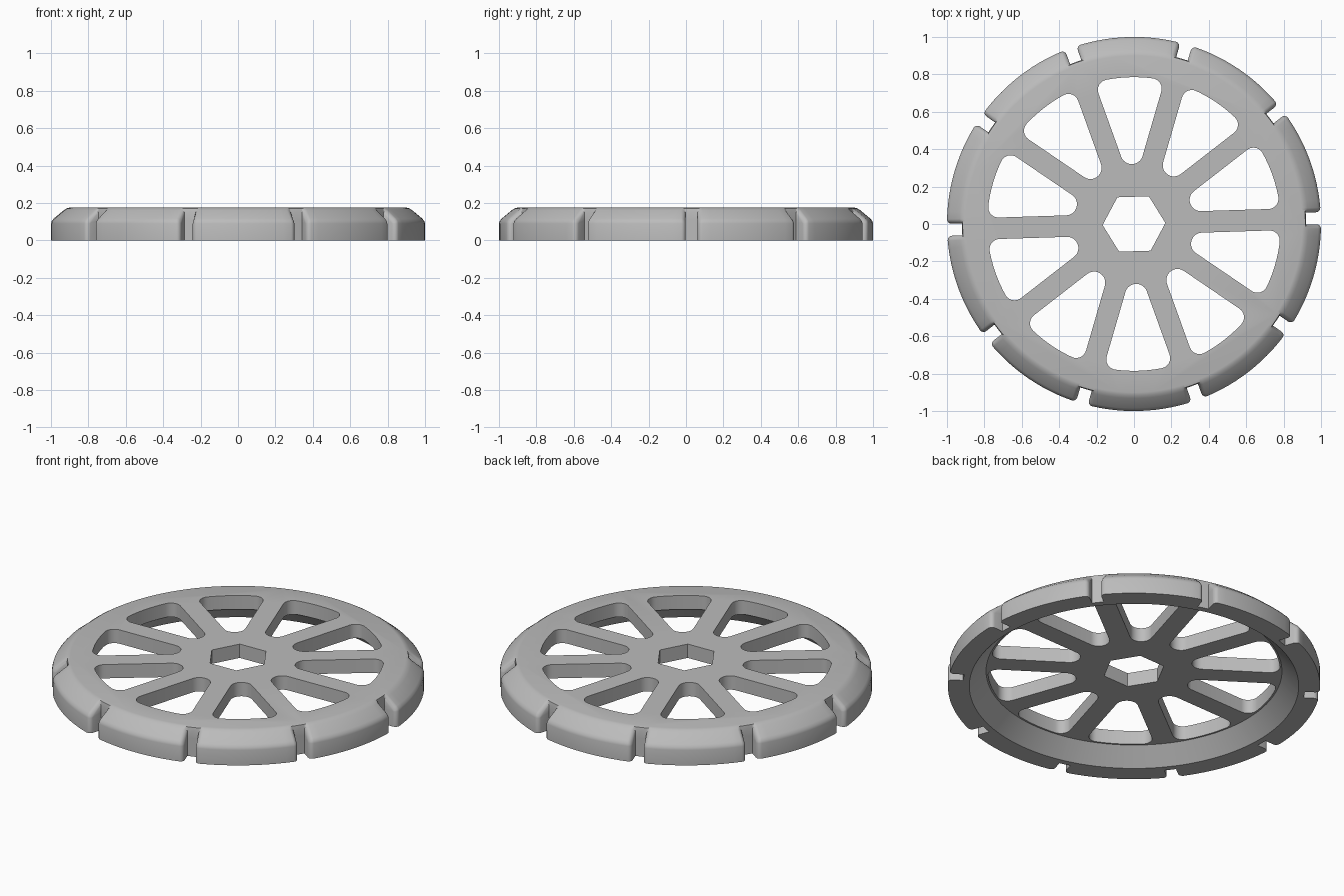
import bpy, bmesh
from math import sin, cos, tan, radians, degrees, asin, pi

if "Cube" in bpy.data.objects:
    bpy.data.objects.remove(bpy.data.objects["Cube"], do_unlink=True)

COUNT = 10                   # spokes, notches and windows
TURN = radians(1.8)          # slight turn of the whole wheel
HALF = pi / COUNT
TOP, UNDER = 0.175, 0.093    # plate top and underside
FLOOR, GAP, FILLET = 0.92, 0.032, 0.025

grey = bpy.data.materials.new("grey plastic")
grey.use_nodes = True
GREY = (0.5, 0.5, 0.5, 1)
grey.diffuse_color = GREY
grey.node_tree.nodes["Principled BSDF"].inputs["Base Color"].default_value = GREY


def make_object(name, bm):
    bmesh.ops.recalc_face_normals(bm, faces=bm.faces)
    mesh = bpy.data.meshes.new(name)
    bm.to_mesh(mesh)
    bm.free()
    mesh.materials.append(grey)
    ob = bpy.data.objects.new(name, mesh)
    bpy.context.collection.objects.link(ob)
    return ob


# Wheel body: a lathe whose rim sinks to the notch floor at each notch
TREAD = [(1, 0), (1, 0.09), (0.996, 0.104), (0.985, 0.117), (0.932, 0.161)]
CORE = [(0.916, 0.171), (0.9, TOP), (0.795, UNDER), (0.885, 0)]


def section(inset):
    rim = []
    for r, z in TREAD:
        drop = inset * 0.8 if z > 0.1 else 0
        rim.append((max(FLOOR, r - inset), z - min(drop, 0.01)))
    return rim + CORE


# Each step is (sideways distance from the notch line, inset of the tread)
ease = [(GAP + FILLET * (1 - cos(a)), FILLET * (1 - sin(a)))
        for a in [radians(d) for d in (0, 22.5, 45, 67.5, 90)]]
half_notch = [(0, 1), (GAP, 1)] + ease
start = half_notch[-1][0]

bm = bmesh.new()
rings = []
for k in range(COUNT):
    base = TURN + 2 * HALF * k
    steps = [(base, s, i) for s, i in half_notch]
    steps += [(base + start + (2 * HALF - 2 * start) * j / 12, 0, 0) for j in range(1, 12)]
    steps += [(base + 2 * HALF, -s, i) for s, i in reversed(half_notch[1:])]
    for angle, side, inset in steps:
        ring = []
        for r, z in section(inset):
            a = angle + side / r
            ring.append(bm.verts.new((r * cos(a), r * sin(a), z)))
        rings.append(ring)
size = len(rings[0])
cap_top, cap_under = len(TREAD) + 1, len(TREAD) + 2
for ring, following in zip(rings, rings[1:] + rings[:1]):
    for i in range(size):
        j = (i + 1) % size
        if i != cap_top:
            bm.faces.new((ring[i], ring[j], following[j], following[i]))
for cap in (cap_top, cap_under):
    bm.faces.new([ring[cap] for ring in rings])
wheel = make_object("spoked_wheel", bm)


# Cutter: rounded windows between the spokes and a hexagonal axle hole
def arc(cx, cy, r, start, end, n=8):
    angles = [start + (end - start) * i / n for i in range(n + 1)]
    return [(cx + r * cos(a), cy + r * sin(a)) for a in angles]


def window_outline(outer=0.785, inner=0.32, spoke=0.0575, corner=0.055):
    mid = (inner - spoke) / (1 - sin(HALF))
    reach = outer - corner
    a = HALF - asin((spoke + corner) / reach)
    side = HALF + pi / 2
    x, y = reach * cos(a), reach * sin(a)
    return (arc(0, 0, outer, -a, a, 10)[1:-1] + arc(x, y, corner, a, side)
            + arc(mid, 0, mid - inner, side, 2 * pi - side, 12)
            + arc(x, -y, corner, -side, -a))


def add_prism(bm, outline, turn):
    rows = [[bm.verts.new((x * cos(turn) - y * sin(turn), x * sin(turn) + y * cos(turn), z))
             for x, y in outline] for z in (-0.1, 0.3)]
    low, high = rows
    bm.faces.new(low[::-1])
    bm.faces.new(high)
    for i in range(len(low)):
        bm.faces.new((low[i - 1], low[i], high[i], high[i - 1]))


bm = bmesh.new()
for k in range(COUNT):
    add_prism(bm, window_outline(), TURN + HALF * (2 * k + 1))
add_prism(bm, arc(0, 0, 0.168, 0, 2 * pi, 6)[:-1], TURN)
cutter = make_object("hole_cutter", bm)
cutter.hide_render = True

bpy.ops.object.select_all(action="DESELECT")
wheel.select_set(True)
bpy.context.view_layer.objects.active = wheel
cut = wheel.modifiers.new("holes", "BOOLEAN")
cut.operation = "DIFFERENCE"
cut.solver = "EXACT"
cut.object = cutter
bpy.ops.object.modifier_apply(modifier=cut.name)
bpy.data.objects.remove(cutter, do_unlink=True)
bpy.ops.object.shade_smooth_by_angle(angle=radians(32))
